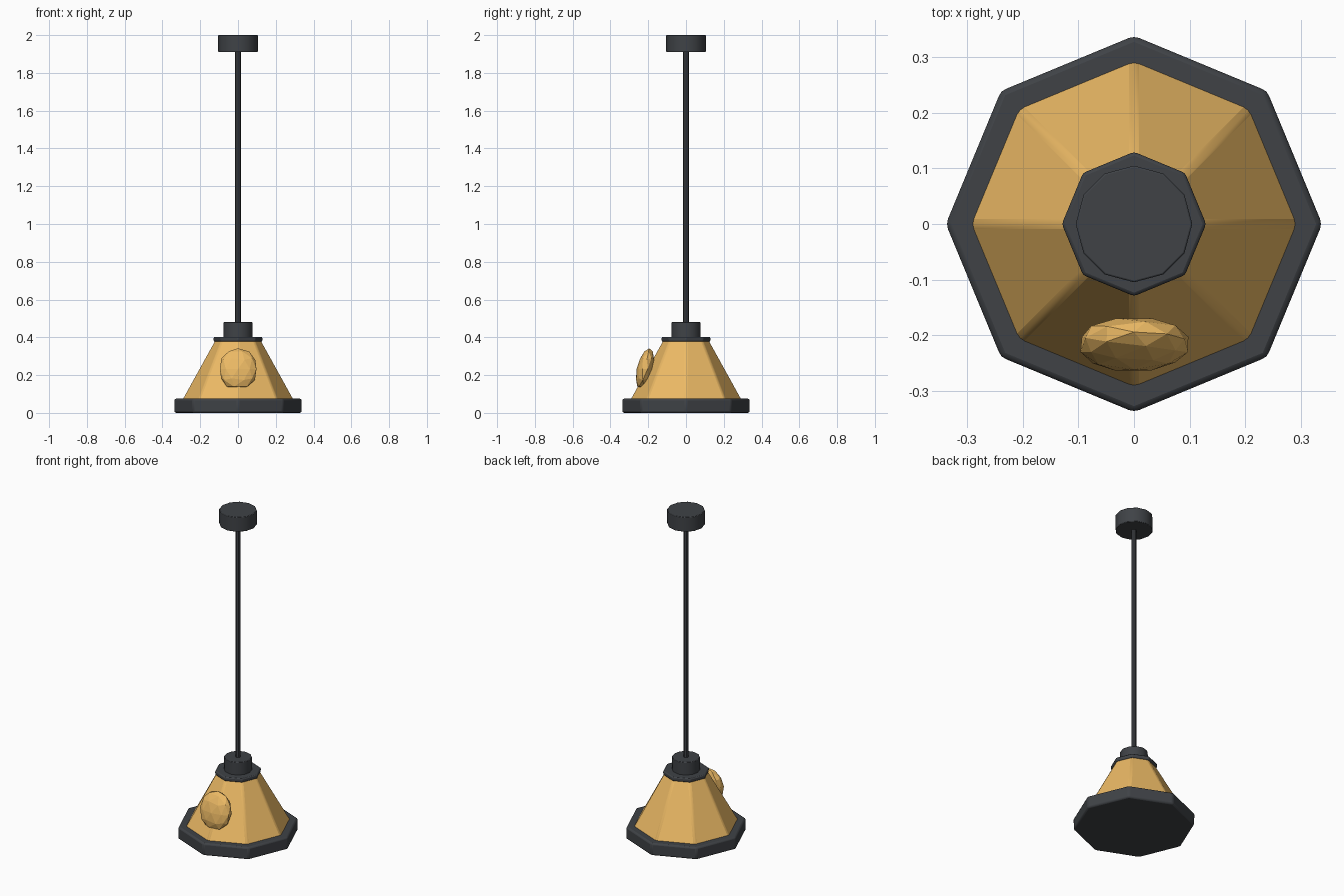
import bpy, bmesh, math, random

if "Cube" in bpy.data.objects:
    bpy.data.objects.remove(bpy.data.objects["Cube"])

random.seed(4)


def material(name, rgb):
    m = bpy.data.materials.new(name)
    m.diffuse_color = (*rgb, 1)
    m.use_nodes = True
    m.node_tree.nodes["Principled BSDF"].inputs["Base Color"].default_value = m.diffuse_color
    return m


DARK = material("dark_metal", (0.05, 0.055, 0.062))
GOLD = material("warm_gold", (0.84, 0.49, 0.13))


def add_object(name, bm, mat):
    mesh = bpy.data.meshes.new(name)
    bm.to_mesh(mesh)
    bm.free()
    ob = bpy.data.objects.new(name, mesh)
    bpy.context.collection.objects.link(ob)
    mesh.materials.append(mat)
    return ob


def frustum(name, mat, sides, r0, r1, z0, z1, bevel=0.0, segments=2):
    """Closed n-sided frustum with corners on the axes and softened edges."""
    bm = bmesh.new()
    rings = []
    for r, z in ((r0, z0), (r1, z1)):
        rings.append([bm.verts.new((r * math.cos(2 * math.pi * i / sides),
                                    r * math.sin(2 * math.pi * i / sides), z))
                      for i in range(sides)])
    low, high = rings
    for i in range(sides):
        j = (i + 1) % sides
        bm.faces.new((low[i], low[j], high[j], high[i]))
    bm.faces.new(low[::-1])
    bm.faces.new(high)
    ob = add_object(name, bm, mat)
    if bevel:
        mod = ob.modifiers.new("soft_edges", 'BEVEL')
        mod.width = bevel
        mod.segments = segments
        mod.limit_method = 'ANGLE'
        mod.angle_limit = math.radians(35)
    bpy.ops.object.select_all(action='DESELECT')
    ob.select_set(True)
    bpy.context.view_layer.objects.active = ob
    bpy.ops.object.shade_smooth_by_angle(angle=math.radians(31))
    return ob


# Octagonal lamp shade with its lower and upper rims
frustum("lower_rim", DARK, 8, 0.339, 0.339, 0.0, 0.075, 0.010)
frustum("shade", GOLD, 8, 0.298, 0.121, 0.065, 0.385, 0.010)
frustum("upper_rim", DARK, 8, 0.130, 0.130, 0.378, 0.402, 0.006)

# Socket, hanging rod and ceiling canopy
frustum("socket", DARK, 12, 0.078, 0.078, 0.39, 0.48, 0.003)
frustum("rod", DARK, 8, 0.015, 0.015, 0.47, 1.92)
frustum("ceiling_canopy", DARK, 12, 0.105, 0.105, 1.91, 2.0, 0.003)

# Faceted lump on the front of the shade, tilted with the slope
bm = bmesh.new()
bmesh.ops.create_icosphere(bm, subdivisions=2, radius=1)
for v in bm.verts:
    x, y, z = v.co
    k = 1 + random.uniform(-0.03, 0.03)
    x = math.copysign(abs(x) ** 0.85, x) * 0.1 * k
    y = y * 0.044 * k
    z = max(z * 0.112, -0.1)
    v.co = (max(-0.1, min(0.1, x)), -0.217 + y + 0.2 * z, 0.232 + z * 0.98)
add_object("front_ornament", bm, GOLD)
